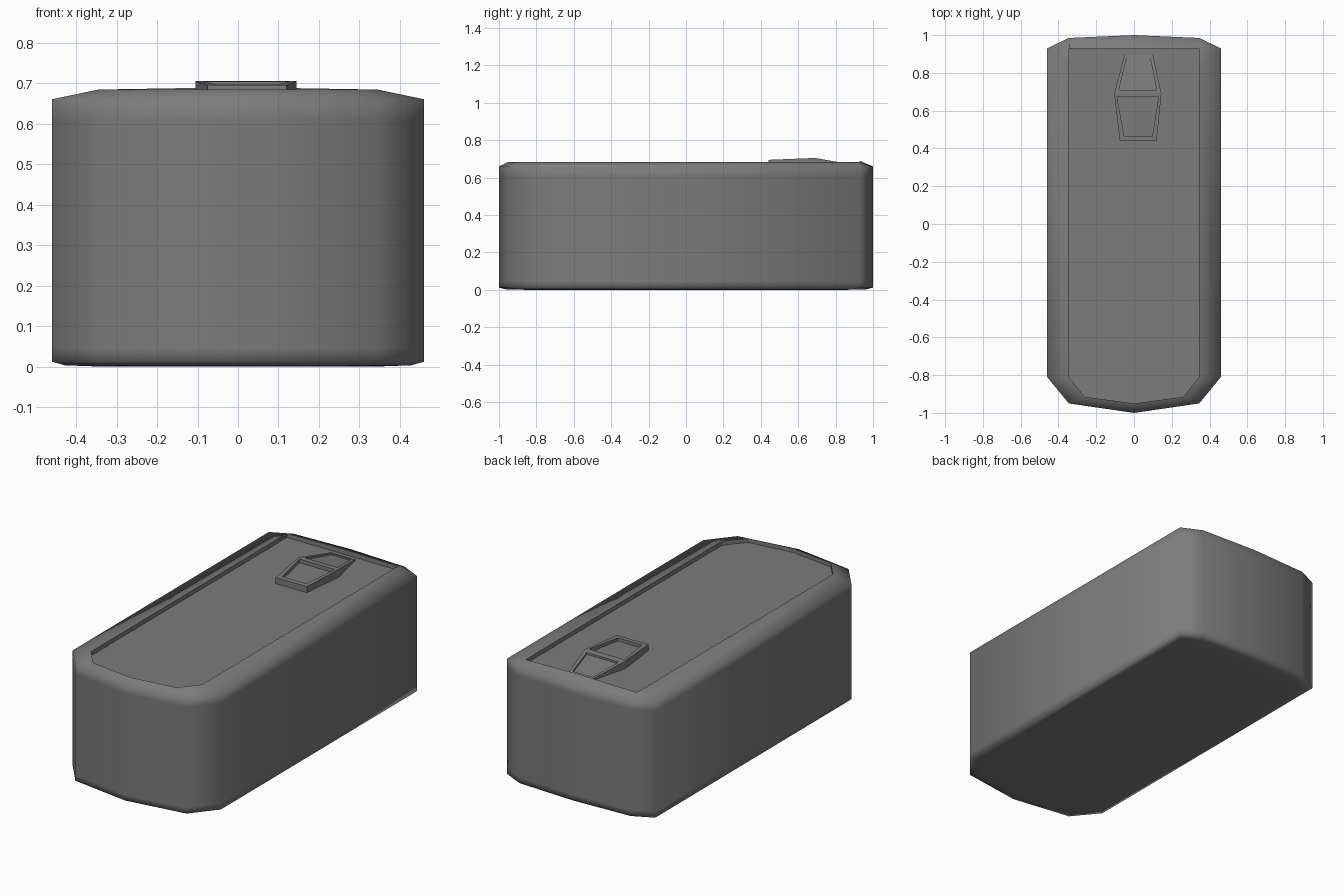
import bpy, bmesh

if "Cube" in bpy.data.objects:
    bpy.data.objects.remove(bpy.data.objects["Cube"])

LID_Z = 0.661
grey = bpy.data.materials.new("dark_grey")
grey.diffuse_color = (0.2, 0.2, 0.2, 1)
grey.use_nodes = True
grey.node_tree.nodes["Principled BSDF"].inputs["Base Color"].default_value = grey.diffuse_color


def finish(name, bm):
    bmesh.ops.recalc_face_normals(bm, faces=bm.faces[:])
    mesh = bpy.data.meshes.new(name)
    bm.to_mesh(mesh)
    bm.free()
    mesh.materials.append(grey)
    ob = bpy.data.objects.new(name, mesh)
    bpy.context.collection.objects.link(ob)
    return ob


def mirrored(half):
    """Close a half outline (front centre to back centre) across x = 0."""
    return half + [(-x, y) for x, y in half[-2:0:-1]]


def bridge(bm, a, b):
    n = len(a)
    return [bm.faces.new((a[i], a[(i + 1) % n], b[(i + 1) % n], b[i]))
            for i in range(n)]


outer = mirrored([(0, -1), (0.345, -0.95), (0.46, -0.81),
                  (0.46, 0.93), (0.345, 0.985), (0, 1.0)])
inner = mirrored([(0, -0.95), (0.26, -0.915), (0.345, -0.81),
                  (0.345, 0.85), (0.345, 0.928), (0, 0.928)])


def rim_z(x, y):
    return 0.684 + (0.006 * (1 - abs(x) / 0.345) if y > 0.9 else 0)


# Body: softly rounded walls and sloped rim, with a crisp recess lip
bm = bmesh.new()
rings = [[bm.verts.new((x * s, y * t, z)) for x, y in outer]
         for s, t, z in ((0.75, 0.85, 0.0), (0.93, 0.965, 0.003), (1, 1, 0.012),
                         (1, 1, 0.045), (1, 1, 0.61), (1, 1, 0.66))]
rings.append([bm.verts.new((x, y, rim_z(x, y))) for x, y in inner])
rings.append([bm.verts.new((x, y, LID_Z)) for x, y in inner])
bm.faces.new(rings[0])
for a, b in zip(rings, rings[1:]):
    walls = bridge(bm, a, b)
for f in bm.faces:
    f.smooth = f not in walls
for f in walls:
    for e in f.edges:
        e.smooth = False
finish("box_body", bm)

# Sliding lid panel closing the recess
bm = bmesh.new()
bm.faces.new([bm.verts.new((x, y, LID_Z)) for x, y in inner])
bm.normal_update()
finish("sliding_lid", bm)


def grip_frame(name, out, hole, top, floor):
    """Tapered raised frame; top and floor give heights along y."""
    bm = bmesh.new()
    loops = [[bm.verts.new((x, y, z(y))) for x, y in pts] for pts, z in (
        (out, lambda y: LID_Z - 0.004), (out, top), (hole, top), (hole, floor))]
    for a, b in zip(loops, loops[1:]):
        bridge(bm, a, b)
    bm.faces.new(loops[-1])
    finish(name, bm)


def trapezoid(x0, x1, ya, x2, x3, yb):
    return [(x0, ya), (x1, ya), (x3, yb), (x2, yb)]


# Thumb grip: front half rises to the cross bar, back half slopes down
grip_frame("grip_front",
           trapezoid(-0.075, 0.12, 0.44, -0.105, 0.145, 0.69),
           trapezoid(-0.052, 0.097, 0.467, -0.09, 0.13, 0.675),
           lambda y: 0.695 + 0.01 * (y - 0.44) / 0.25,
           lambda y: 0.678 + 0.006 * (y - 0.44) / 0.25)
grip_frame("grip_back",
           trapezoid(-0.105, 0.145, 0.69, -0.05, 0.1, 0.895),
           trapezoid(-0.08, 0.12, 0.71, -0.038, 0.085, 0.882),
           lambda y: 0.705 - 0.036 * (y - 0.69) / 0.205,
           lambda y: 0.69 - 0.027 * (y - 0.71) / 0.172)
